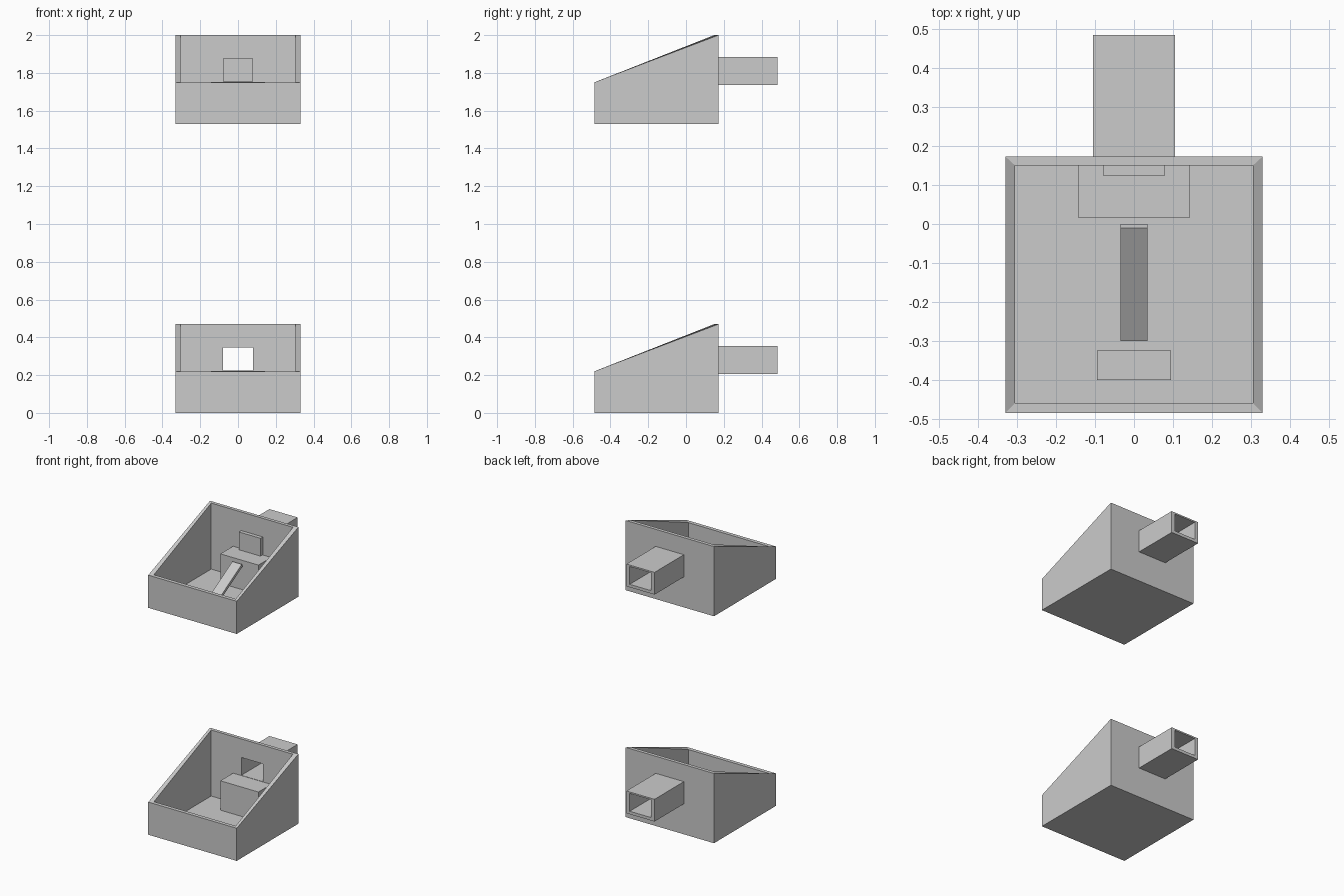
import bpy, bmesh
from math import radians, tan, sin, cos

if "Cube" in bpy.data.objects:
    bpy.data.objects.remove(bpy.data.objects["Cube"])

SPACING = 1.53                      # height offset of the upper box


def make(name, verts, faces, z):
    bm = bmesh.new()
    vs = [bm.verts.new((x, y, h + z)) for x, y, h in verts]
    for f in faces:
        bm.faces.new([vs[i] for i in f])
    bmesh.ops.recalc_face_normals(bm, faces=bm.faces)
    mesh = bpy.data.meshes.new(name)
    bm.to_mesh(mesh)
    bm.free()
    obj = bpy.data.objects.new(name, mesh)
    bpy.context.collection.objects.link(obj)
    return obj


def bridge(a, b):
    """Side quads joining four-point ring a to ring b."""
    return [(4*a + i, 4*a + (i+1) % 4, 4*b + (i+1) % 4, 4*b + i) for i in range(4)]


def ring(hx, y0, y1, z0, z1):
    """Horizontal ring, z0 at the front and z1 at the back."""
    return [(-hx, y0, z0), (hx, y0, z0), (hx, y1, z1), (-hx, y1, z1)]


def upright(hx, y, z0, z1):
    return [(-hx, y, z0), (hx, y, z0), (hx, y, z1), (-hx, y, z1)]


def block(name, hx, y0, y1, z0, z1, z):
    return make(name, ring(hx, y0, y1, z0, z0) + ring(hx, y0, y1, z1, z1),
                bridge(0, 1) + [(0, 1, 2, 3), (4, 5, 6, 7)], z)


def nest_box(label, z):
    # open box with sloping rim
    shell = make(label + "_box_shell",
                 ring(.33, -.485, .173, 0, 0) + ring(.33, -.485, .173, .22, .47)
                 + ring(.305, -.46, .15, .22, .47) + ring(.305, -.46, .15, .025, .025),
                 bridge(0, 1) + bridge(1, 2) + bridge(2, 3)
                 + [(0, 1, 2, 3), (12, 13, 14, 15)], z)
    # doorway through the back wall
    cutter = block("doorway_cutter", .08, .1, .25, .225, .345, z)
    cutter.hide_render = True
    mod = shell.modifiers.new("doorway", 'BOOLEAN')
    mod.operation, mod.solver, mod.object = 'DIFFERENCE', 'EXACT', cutter
    bpy.context.view_layer.objects.active = shell
    bpy.ops.object.modifier_apply(modifier=mod.name)
    bpy.data.objects.remove(cutter)
    # hollow entrance tunnel behind the wall
    make(label + "_tunnel",
         upright(.105, .173, .205, .355) + upright(.105, .485, .205, .355)
         + upright(.08, .485, .225, .345) + upright(.08, .173, .225, .345),
         bridge(0, 1) + bridge(1, 2) + bridge(2, 3) + bridge(3, 0), z)
    # landing step under the doorway
    block(label + "_step", .142, .015, .15, .025, .223, z)


nest_box("lower", 0)
nest_box("upper", SPACING)

# closed door, feeding block and ramp of the upper box
block("upper_door", .08, .125, .15, .225, .345, SPACING)
block("upper_feeding_block", .095, -.40, -.325, .025, .05, SPACING)
tilt, thick = radians(30), .02
low, high = .025, .025 + .29 * tan(tilt)
dy, dz = thick * sin(tilt), thick * cos(tilt)
make("upper_ramp",
     ring(.035, -.29, 0, low, high) + ring(.035, -.29 - dy, -dy, low + dz, high + dz),
     bridge(0, 1) + [(0, 1, 2, 3), (4, 5, 6, 7)], SPACING)
